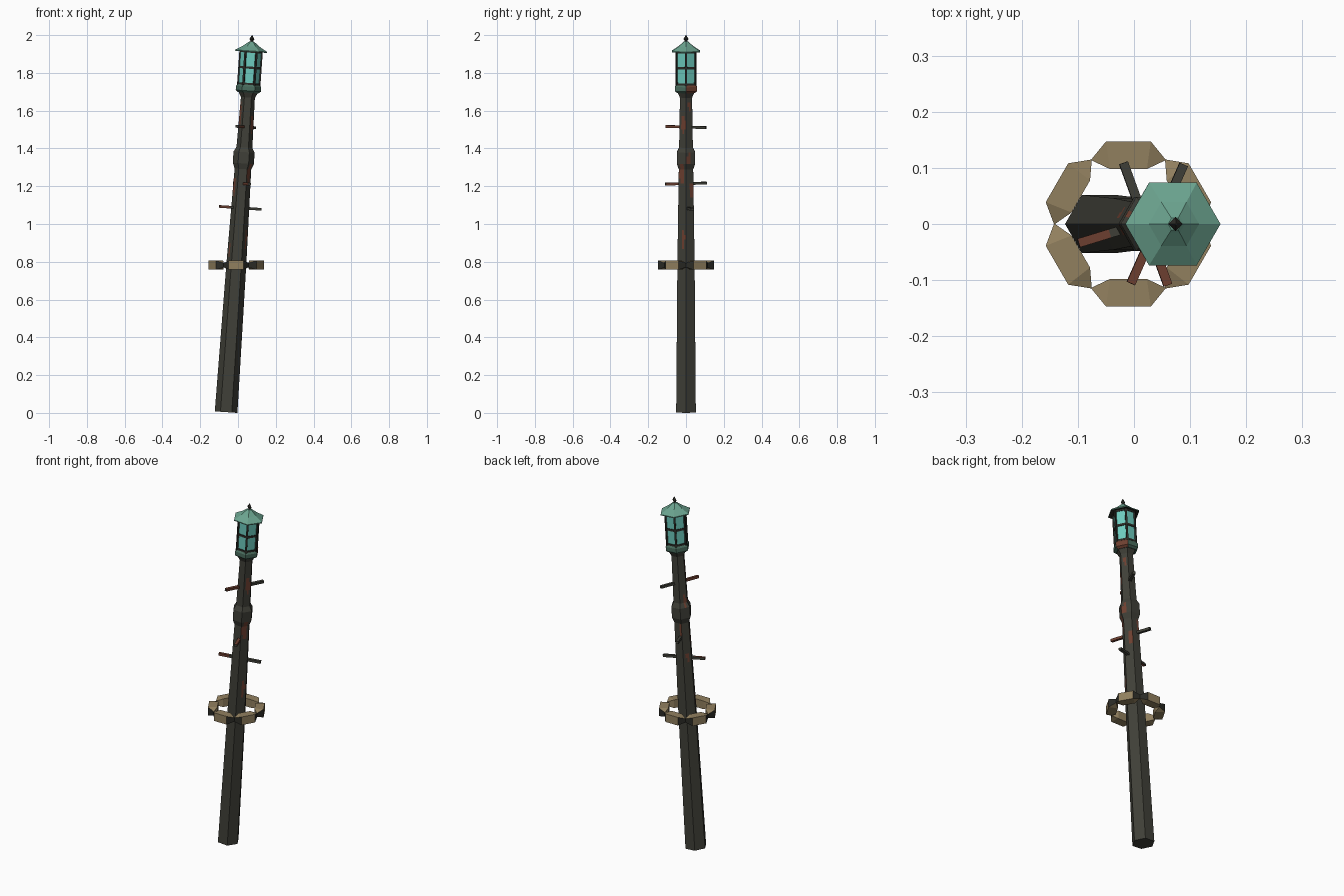
import bpy, bmesh, math, random
from mathutils import Matrix

random.seed(4)
if "Cube" in bpy.data.objects:
    bpy.data.objects.remove(bpy.data.objects["Cube"], do_unlink=True)


def material(name, rgb):
    lin = [((c + 0.055) / 1.055) ** 2.4 for c in rgb] + [1]
    m = bpy.data.materials.new(name)
    m.use_nodes = True
    m.diffuse_color = lin
    m.node_tree.nodes["Principled BSDF"].inputs["Base Color"].default_value = lin
    return m


IRON = material("dark iron", (0.25, 0.25, 0.22))
RUST = material("rust", (0.43, 0.25, 0.19))
BLACK = material("black iron", (0.17, 0.17, 0.15))
PATINA = material("green patina", (0.42, 0.64, 0.56))
DULL = material("dull patina", (0.29, 0.43, 0.37))
GLASS = material("teal glass", (0.43, 0.80, 0.75))
BRASS = material("old brass", (0.57, 0.50, 0.37))

# Everything except the collar ring leans with the post
LEAN = Matrix.Translation((-0.063, 0, 0.004)) @ Matrix.Rotation(math.radians(3.96), 4, 'Y')


def finish(name, bm, mats, rule=None, matrix=LEAN):
    bmesh.ops.recalc_face_normals(bm, faces=bm.faces)
    if rule:
        for f in bm.faces:
            f.material_index = rule(f)
    bm.transform(matrix)
    mesh = bpy.data.meshes.new(name)
    bm.to_mesh(mesh)
    bm.free()
    for m in mats:
        mesh.materials.append(m)
    ob = bpy.data.objects.new(name, mesh)
    bpy.context.collection.objects.link(ob)
    return ob


def loft(name, profile, mats, rule=None, sides=6, split=1):
    """Stack polygon rings of (radius, height); split divides each flat side."""
    bm = bmesh.new()
    rings, step, count = [], 2 * math.pi / sides, sides * split
    for r, z in profile:
        ring = []
        for i in range(count):
            a = i * step / split
            d = r * math.cos(step / 2) / math.cos(a % step - step / 2) if i % split else r
            ring.append(bm.verts.new((d * math.cos(a), d * math.sin(a), z)))
        rings.append(ring)
    for low, high in zip(rings, rings[1:]):
        for i in range(count):
            j = (i + 1) % count
            bm.faces.new((low[i], low[j], high[j], high[i]))
    bm.faces.new(rings[0][::-1])
    bm.faces.new(rings[-1])
    return finish(name, bm, mats, rule)


def box(bm, size, matrix):
    bmesh.ops.create_cube(bm, size=1, matrix=matrix @ Matrix.Diagonal((*size, 1)))


def refine(profile, step):
    out = []
    for (r0, z0), (r1, z1) in zip(profile, profile[1:]):
        n = max(1, round((z1 - z0) / step))
        out += [(r0 + (r1 - r0) * k / n, z0 + (z1 - z0) * k / n) for k in range(n)]
    return out + [profile[-1]]


# Rust patches: height, direction in degrees, half height, half width in degrees
PATCHES = [(1.27, -32, .06, 26), (1.34, 18, .04, 18), (1.53, -25, .05, 24),
           (1.18, 42, .05, 14), (0.92, -20, .06, 14), (1.58, -165, .07, 14),
           (1.2, -165, .06, 12), (0.86, -155, .04, 10), (1.1, 150, .03, 18),
           (1.25, 110, .04, 14), (1.63, 35, .03, 20), (1.42, 160, .03, 16)]


def rusty(f):
    c = f.calc_center_median()
    ang = math.degrees(math.atan2(c.y, c.x))
    for z, a, dz, da in PATCHES:
        turn = (ang - a + 180) % 360 - 180
        if ((c.z - z) / dz) ** 2 + (turn / da) ** 2 < random.uniform(0.6, 1.1):
            return 1
    return 0


# Post with a swelling collar and a flared head
post = [(.06, 0), (.053, .75)] + refine([(.053, .77), (.044, 1.29)], .025)
post += refine([(.056, 1.32), (.056, 1.38)], .02)
post += refine([(.042, 1.405), (.037, 1.67)], .025) + [(.056, 1.705)]
loft("post", post, [IRON, RUST], rusty, split=4)

# Lantern seat, rusted on one side
loft("lantern_seat", [(.054, 1.695), (.067, 1.705), (.067, 1.728), (.058, 1.74)],
     [DULL, RUST], lambda f: int(f.normal.x > .3 and f.normal.y > .3), split=2)

# Lantern glass and its iron frame
loft("lantern_glass", [(.056, 1.735), (.058, 1.92)], [GLASS])
bm = bmesh.new()
for k in range(6):
    turn = Matrix.Rotation(math.radians(60 * k), 4, 'Z')
    box(bm, (.010, .010, .185), turn @ Matrix.Translation((.057, 0, 1.827)))
    flat = turn @ Matrix.Rotation(math.radians(30), 4, 'Z')
    for z, h in ((1.742, .01), (1.828, .012), (1.912, .01)):
        box(bm, (.007, .054, h), flat @ Matrix.Translation((.0495, 0, z)))
finish("lantern_frame", bm, [BLACK])

# Roof and finial
loft("lantern_roof", [(.062, 1.918), (.085, 1.912), (.085, 1.917), (.045, 1.941),
                      (.018, 1.962), (.012, 1.967)],
     [PATINA, BLACK], lambda f: int(f.normal.z < -.3))
loft("finial", [(.007, 1.96), (.007, 1.97), (.013, 1.98), (.002, 2.0)], [BLACK], sides=4)

# Climbing pegs through the post, rusted toward one end
for name, z, ang in (("low_peg", 1.084, 17), ("middle_peg", 1.213, -70), ("high_peg", 1.513, 66)):
    bm = bmesh.new()
    for k in range(4):
        box(bm, (.058, .016, .014), Matrix.Translation((0, 0, z))
            @ Matrix.Rotation(math.radians(ang), 4, 'Z') @ Matrix.Translation((.058 * k - .087, 0, 0)))
    finish(name, bm, [IRON, RUST], lambda f: int(-.1 < f.calc_center_median().y < -.02))

# Level ring of six blocks whose ends pinch together
OUTLINE = [(.147, -.04), (.147, .04), (.114, .067), (.098, .033), (.098, -.033), (.114, -.067)]
for k in range(6):
    bm = bmesh.new()
    layers = []
    for s in (-1, 1):
        layers.append([bm.verts.new((r, t, s * (.011 if abs(t) > .05 else .0235)))
                       for r, t in OUTLINE])
    low, high = layers
    for i in range(6):
        j = (i + 1) % 6
        bm.faces.new((low[i], low[j], high[j], high[i]))
    for p in layers:
        bm.faces.new((p[0], p[1], p[3], p[4]))
        bm.faces.new((p[1], p[2], p[3]))
        bm.faces.new((p[0], p[4], p[5]))
    place = Matrix.Translation((-.01, 0, .782)) @ Matrix.Rotation(math.radians(60 * k + 30), 4, 'Z')
    finish(f"ring_block_{k + 1}", bm, [BRASS, BLACK],
           lambda f: int(abs(f.normal.y) > .5 and f.normal.x > .2), place)
